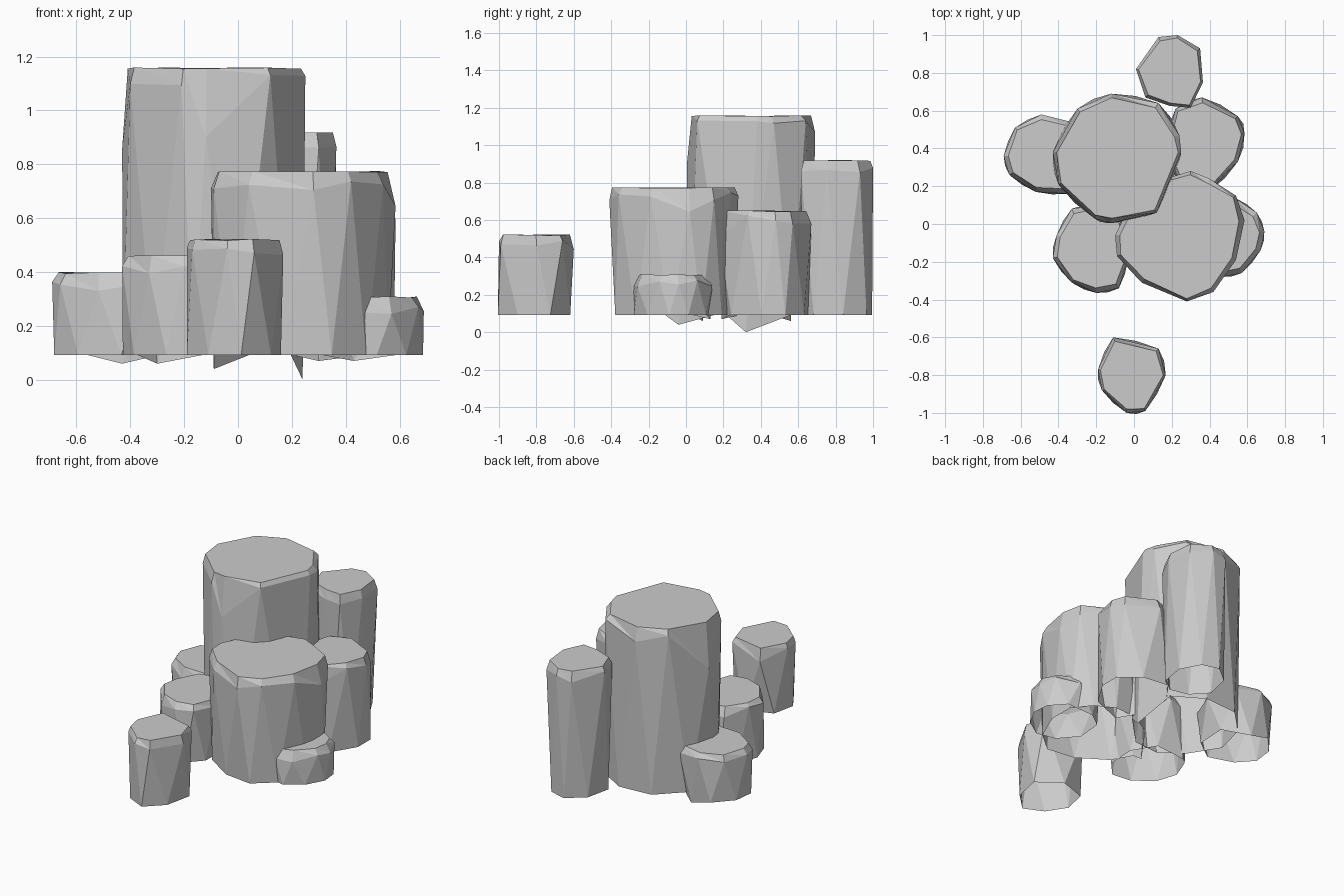
import bpy, random
from mathutils import Vector

if "Cube" in bpy.data.objects:
    bpy.data.objects.remove(bpy.data.objects["Cube"])

random.seed(4)
BASE = 0.093


def rock(name, top, outline, cap=0.91, flare=1.04, deep=None, root=None):
    """Faceted open-bottomed column: staggered base ring, chipped shoulder ring, flat cap."""
    deep = deep or {}
    pts = [Vector(p) for p in outline]
    n = len(pts)
    c = sum(pts, Vector((0, 0))) / n
    # base ring sits between the shoulder corners, giving long triangular facets
    base = []
    for i in range(n):
        p = c + ((pts[i] + pts[(i + 1) % n]) / 2 - c) * flare
        base.append(Vector((p.x, p.y, BASE)))
    # one hidden base corner hangs below the rim
    if root:
        r = Vector(root)
        k = min(range(n), key=lambda i: (base[i].xy - r.xy).length)
        base[k] = r
    shoulder = [Vector((p.x, p.y, top - deep.get(i, random.uniform(0.025, 0.07))))
                for i, p in enumerate(pts)]
    crown = []
    for p in pts:
        q = c + (p - c) * (cap + random.uniform(-0.03, 0.02))
        crown.append(Vector((q.x, q.y, top - random.uniform(0, 0.006))))
    faces = []
    for i in range(n):
        j = (i + 1) % n
        faces.append((n + i, n + j, 2 * n + j))              # chipped rim
        faces.append((2 * n + j, 2 * n + i, n + i))
        faces.append((i, j, n + j))                          # side facets
        faces.append((n + j, n + i, i))
    faces.append(tuple(range(2 * n, 3 * n)))                 # cap
    # outlines are clockwise, so flip to face outward
    faces = [f[::-1] for f in faces]
    me = bpy.data.meshes.new(name)
    me.from_pydata(base + shoulder + crown, [], faces)
    ob = bpy.data.objects.new(name, me)
    bpy.context.collection.objects.link(ob)
    return ob


# two main columns
rock("tall_rock", 1.16,
     [(-.12, .69), (.13, .64), (.24, .47), (.25, .38), (.12, .06), (-.12, .005),
      (-.21, .03), (-.40, .21), (-.43, .38), (-.30, .61)],
     cap=.94, deep={8: .30, 5: .26, 0: .09}, root=(.24, .32, 0))
rock("middle_rock", .775,
     [(.30, .28), (.40, .24), (.54, .15), (.585, .02), (.54, -.19), (.42, -.36),
      (.28, -.41), (.04, -.31), (-.09, -.17), (-.10, -.06), (-.02, .10), (.10, .22)],
     cap=.94, flare=.98, deep={3: .13, 6: .07}, root=(-.09, -.04, .04))

# detached front rock
rock("front_rock", .523,
     [(-.11, -.60), (.13, -.66), (.168, -.80), (.06, -.99), (-.04, -1.0),
      (-.17, -.88), (-.19, -.77)], flare=1.06, deep={0: .08})

# surrounding smaller rocks
rock("front_left_rock", .463,
     [(-.33, .08), (-.20, .10), (-.06, .02), (-.03, -.18), (-.08, -.34), (-.20, -.365),
      (-.33, -.31), (-.43, -.18), (-.41, -.06)], root=(-.30, .09, .06))
rock("left_rock", .40,
     [(-.49, .58), (-.33, .54), (-.26, .36), (-.35, .16), (-.52, .17), (-.66, .26),
      (-.69, .36), (-.63, .51)], cap=.90, root=(-.43, .56, .06))
rock("back_rock", .922,
     [(.13, .99), (.23, 1.0), (.35, .93), (.365, .75), (.30, .615), (.19, .625),
      (.06, .67), (.01, .82)], flare=1.0)
rock("back_right_rock", .65,
     [(.36, .67), (.55, .57), (.585, .48), (.55, .33), (.40, .175), (.25, .20),
      (.165, .40), (.22, .61)], flare=1.06, deep={4: .14}, root=(.30, .19, .07))
rock("small_right_rock", .31,
     [(.53, .14), (.65, .06), (.69, -.04), (.67, -.14), (.57, -.26), (.46, -.28),
      (.33, -.21), (.27, -.06), (.36, .11)], cap=.86, root=(.43, .13, .07))
